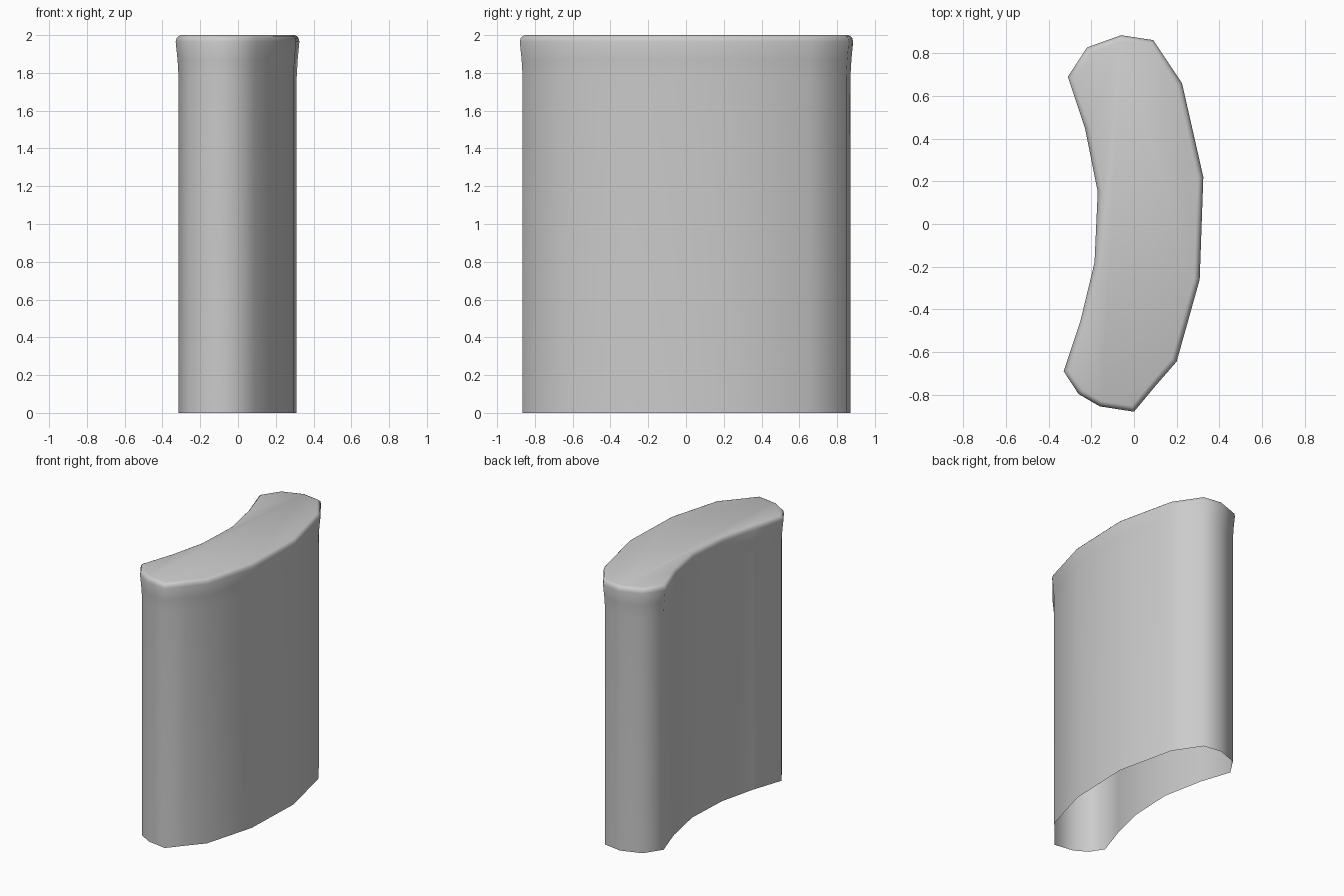
import bpy, bmesh, math
from mathutils import Vector

if "Cube" in bpy.data.objects:
    bpy.data.objects.remove(bpy.data.objects["Cube"])

# Crescent outline of the flared lip, seen from above (counter-clockwise)
outline = [Vector(p) for p in [
    (0, -0.88), (0.1, -0.76), (0.2, -0.645), (0.308, -0.26), (0.325, 0.22),
    (0.225, 0.66), (0.09, 0.862), (-0.06, 0.885), (-0.22, 0.828), (-0.31, 0.69),
    (-0.23, 0.45), (-0.17, 0.15), (-0.185, -0.18), (-0.25, -0.45),
    (-0.33, -0.69), (-0.26, -0.797), (-0.16, -0.855)]]


def inset(points, d):
    """Offset the outline inward by d along mitred corner normals."""
    result = []
    for i, p in enumerate(points):
        a = (p - points[i - 1]).normalized()
        b = (points[(i + 1) % len(points)] - p).normalized()
        na, nb = Vector((-a.y, a.x)), Vector((-b.y, b.x))
        n = (na + nb).normalized()
        result.append(p + n * d / n.dot(na))
    return result


# Straight wall, slight flare, rounded rim and flat top (underside is open)
levels = [(0, 0.014), (1.78, 0.014), (1.87, 0.009), (1.965, 0),
          (1.985, 0.005), (1.995, 0.014), (2.0, 0.026)]
bm = bmesh.new()
rings = [[bm.verts.new((p.x, p.y, z)) for p in inset(outline, d)] for z, d in levels]
for low, high in zip(rings, rings[1:]):
    for i in range(len(low)):
        j = (i + 1) % len(low)
        bm.faces.new((low[i], low[j], high[j], high[i]))
bm.faces.new(rings[-1])

mesh = bpy.data.meshes.new("curved_block")
bm.to_mesh(mesh)
bm.free()
block = bpy.data.objects.new("curved_block", mesh)
bpy.context.collection.objects.link(block)

# Smooth walls and rim
bpy.context.view_layer.objects.active = block
block.select_set(True)
bpy.ops.object.shade_smooth_by_angle(angle=math.radians(60))
